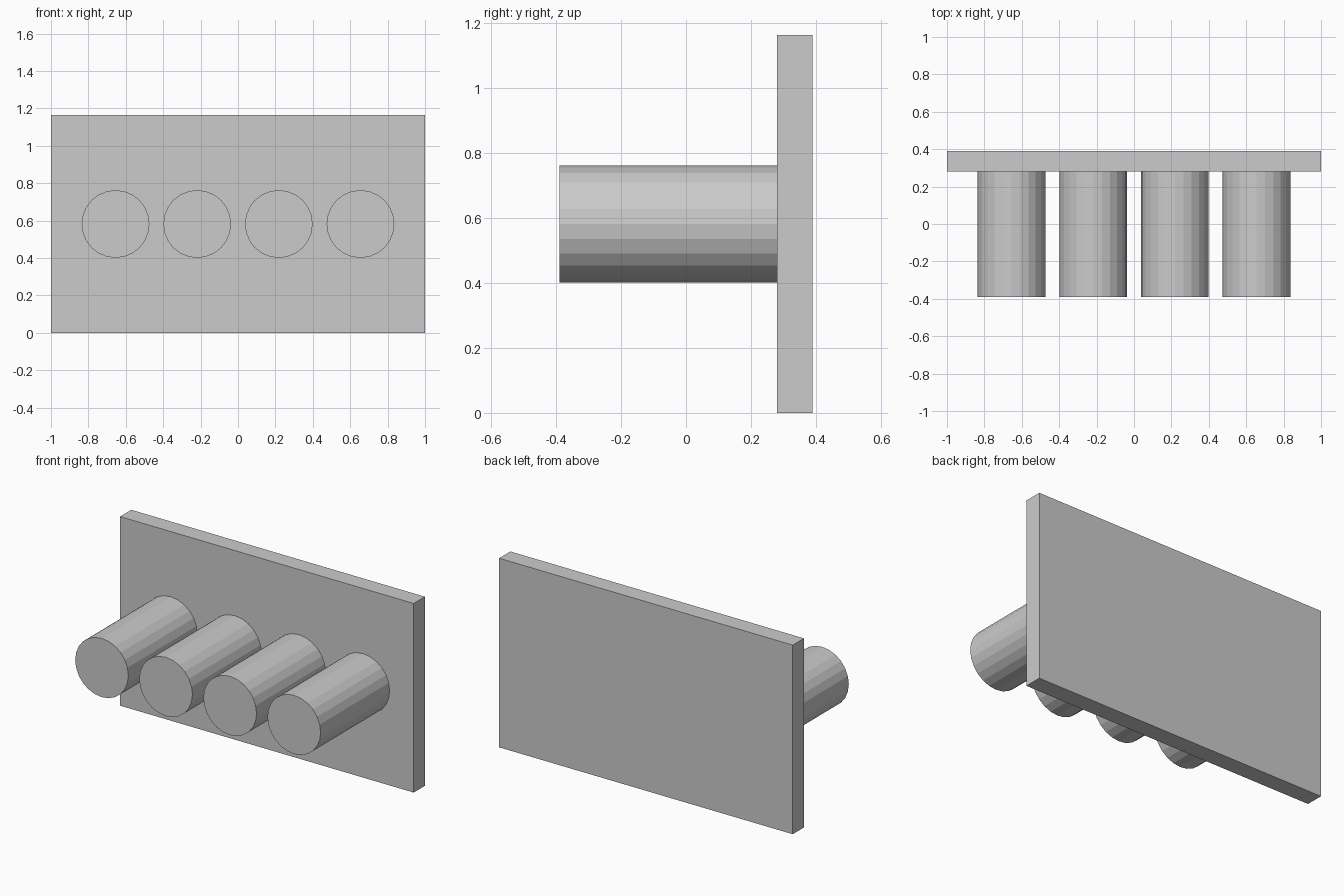
import bpy, math

if "Cube" in bpy.data.objects:
    bpy.data.objects.remove(bpy.data.objects["Cube"])

W, H = 2.0, 1.164           # plate width and height
Y_FRONT, Y_BACK = -0.39, 0.39
Y_PLATE = 0.281             # front face of the plate
R = 0.181                   # peg radius

# Upright backing plate
bpy.ops.mesh.primitive_cube_add(size=1, location=(0, (Y_PLATE + Y_BACK) / 2, H / 2))
plate = bpy.context.object
plate.name = "back_plate"
plate.scale = (W, Y_BACK - Y_PLATE, H)
bpy.ops.object.transform_apply(location=False, rotation=False, scale=True)

# Row of four flat-shaded pegs pointing forward
for i in range(4):
    bpy.ops.mesh.primitive_cylinder_add(
        vertices=24, radius=R, depth=Y_PLATE - Y_FRONT,
        location=((i - 1.5) * 0.4365, (Y_FRONT + Y_PLATE) / 2, H / 2),
        rotation=(math.pi / 2, 0, 0))
    bpy.context.object.name = f"peg_{i + 1}"
